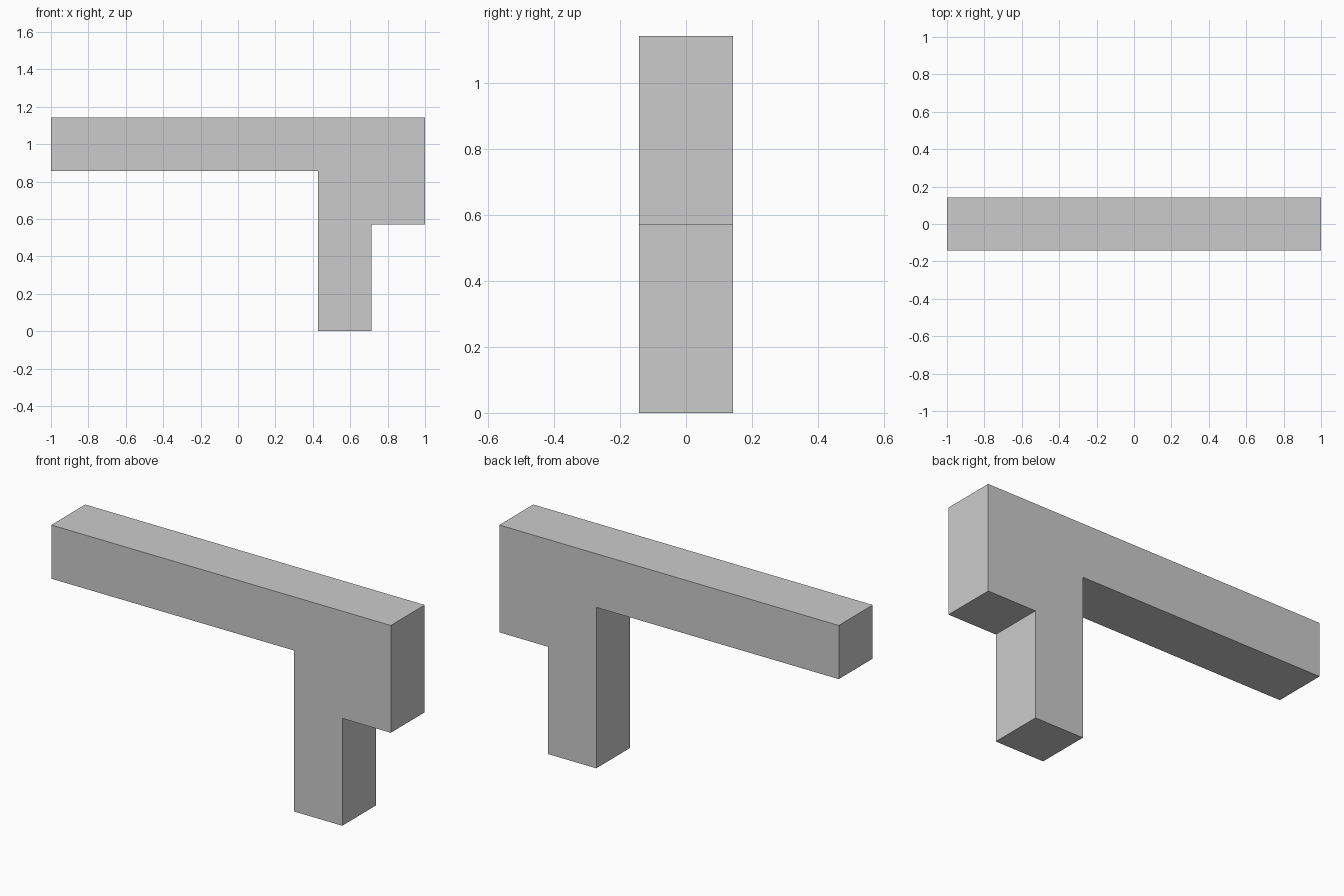
import bpy, bmesh
from mathutils import Matrix, Vector

if "Cube" in bpy.data.objects:
    bpy.data.objects.remove(bpy.data.objects["Cube"])

S = 2 / 7  # edge length of one cube

# Cells as (column, row): long top beam, stepped leg below its right end
beam = [(c, 3) for c in range(7)]
leg = [(5, r) for r in range(3)]
step = [(6, 2)]
cells = set(beam + leg + step)


def add_cell(bm, col, row):
    """Add one cube, leaving out the faces shared with a neighbour."""
    centre = Vector(((col - 3) * S, 0, (row + 0.5) * S))
    verts = bmesh.ops.create_cube(bm, size=S, matrix=Matrix.Translation(centre))["verts"]
    hidden = []
    for face in {f for v in verts for f in v.link_faces}:
        d = (face.calc_center_median() - centre) * 2 / S
        if abs(d.y) < 0.5 and (col + round(d.x), row + round(d.z)) in cells:
            hidden.append(face)
    bmesh.ops.delete(bm, geom=hidden, context='FACES')


# One watertight shell, with the cube grid kept on its surface
bm = bmesh.new()
for col, row in sorted(cells):
    add_cell(bm, col, row)
bmesh.ops.remove_doubles(bm, verts=bm.verts[:], dist=0.001)
bmesh.ops.recalc_face_normals(bm, faces=bm.faces[:])

mesh = bpy.data.meshes.new("beam_with_leg")
bm.to_mesh(mesh)
bm.free()
bpy.context.collection.objects.link(bpy.data.objects.new("beam_with_leg", mesh))
